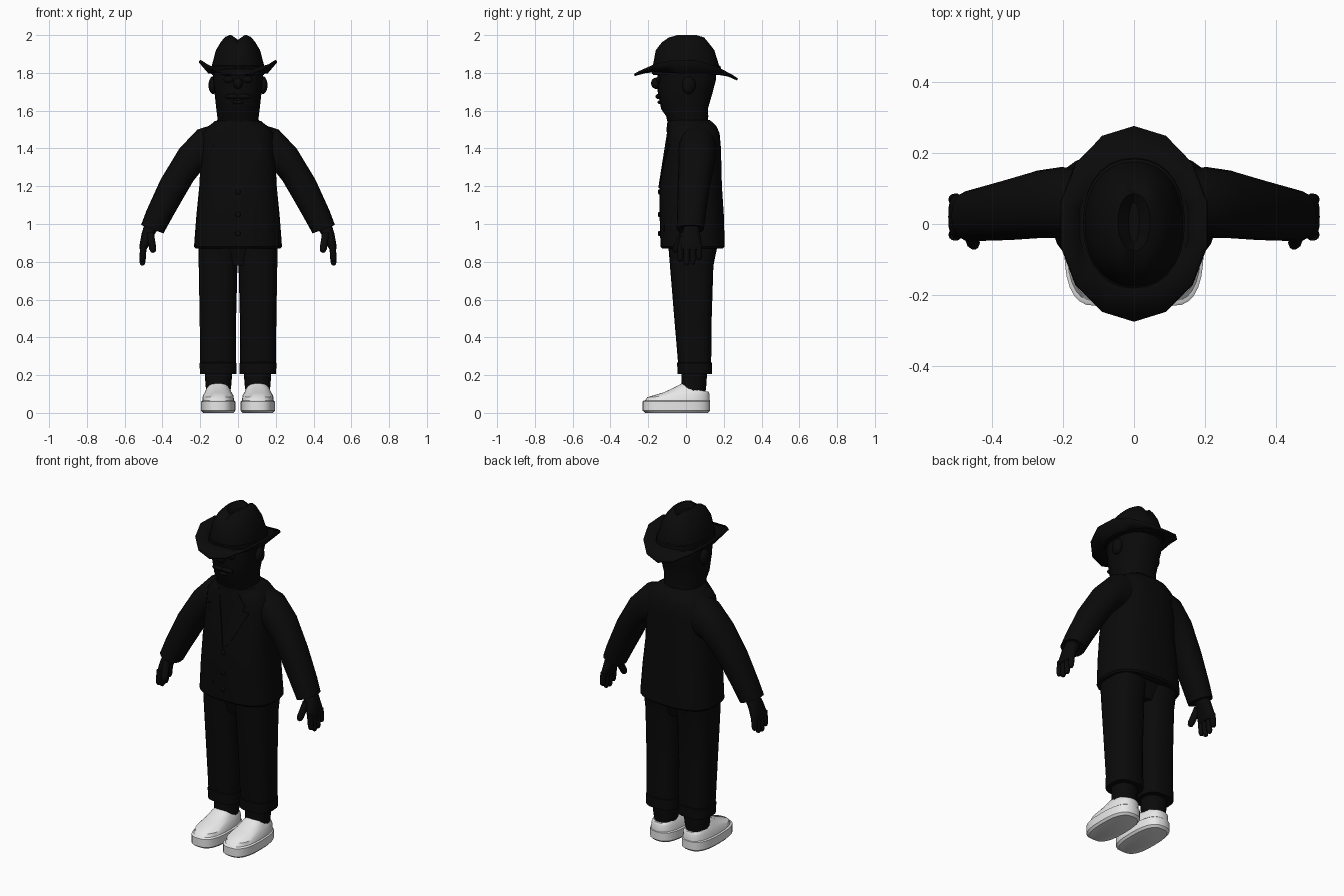
import bpy, bmesh
from math import sin, cos, pi, radians
from mathutils import Vector as V

cube = bpy.data.objects.get("Cube")
if cube:
    bpy.data.objects.remove(cube)


def material(name, value):
    m = bpy.data.materials.new(name)
    m.use_nodes = True
    m.diffuse_color = (value, value, value, 1)
    m.node_tree.nodes["Principled BSDF"].inputs["Base Color"].default_value = (value, value, value, 1)
    return m


BLACK = material("black", 0.003)
WHITE = material("shoe white", 0.8)


def finish(name, bm, mat, angle=40):
    bmesh.ops.recalc_face_normals(bm, faces=bm.faces)
    me = bpy.data.meshes.new(name)
    bm.to_mesh(me)
    bm.free()
    ob = bpy.data.objects.new(name, me)
    bpy.context.collection.objects.link(ob)
    me.materials.append(mat)
    bpy.ops.object.select_all(action='DESELECT')
    bpy.context.view_layer.objects.active = ob
    ob.select_set(True)
    bpy.ops.object.shade_smooth_by_angle(angle=radians(angle))
    return ob


def loft(name, rings, mat=BLACK, n=20, power=2.4, angle=40, shape=None):
    """Skin rounded rings, each given as centre, side axis and depth axis."""
    bm = bmesh.new()
    loops = []
    for c, u, v in rings:
        loop = []
        for i in range(n):
            t = 2 * pi * i / n
            a, b = (abs(f) ** (2 / power) * (1 if f > 0 else -1) for f in (cos(t), sin(t)))
            loop.append(bm.verts.new(c + u * a + v * b))
        loops.append(loop)
    for lo, hi in zip(loops, loops[1:]):
        for i in range(n):
            j = (i + 1) % n
            bm.faces.new((lo[i], lo[j], hi[j], hi[i]))
    bm.faces.new(loops[0])
    bm.faces.new(loops[-1])
    if shape:
        for vert in bm.verts:
            shape(vert.co)
    return finish(name, bm, mat, angle)


def level(z, x0, x1, front, back, s=1, z_back=None):
    """A ring at height z, optionally sloping from front to back."""
    zb = z if z_back is None else z_back
    return (V((s * (x0 + x1) / 2, (front + back) / 2, (z + zb) / 2)),
            V(((x1 - x0) / 2, 0, 0)), V((0, (back - front) / 2, (zb - z) / 2)))


def body(z, half, front, back):
    return level(z, -half, half, front, back)


def slanted(s, outer, inner, front, back):
    """A ring between an outer and an inner (x, z) point."""
    p, q = (V((s * a[0], (front + back) / 2, a[1])) for a in (outer, inner))
    return ((p + q) / 2, (p - q) / 2, V((0, (back - front) / 2, 0)))


def ball(name, centre, size):
    bm = bmesh.new()
    bmesh.ops.create_uvsphere(bm, u_segments=16, v_segments=10, radius=1)
    for vert in bm.verts:
        vert.co = V(centre) + V(a * b for a, b in zip(vert.co, size))
    return finish(name, bm, BLACK)


def finger(name, start, end, r):
    a, b = V(start), V(end)
    d = (b - a).normalized()
    u = d.cross(V((0, 1, 0))).normalized()
    v = d.cross(u)
    steps = ((0, 1), (0.8, 0.95), (0.95, 0.7), (1, 0.3))
    loft(name, [(a.lerp(b, t), u * r * k, v * r * k) for t, k in steps], n=10, power=2)


def chest_y(x, z):
    y = -0.14 + 0.15 * max(0, z - 1.2)
    return y + 0.02 * (x / 0.13) ** 2


def plate(name, points, lift=0.007):
    """A thin flap lying on the front of the jacket."""
    bm = bmesh.new()
    bm.faces.new([bm.verts.new((x, chest_y(x, z) - lift, z)) for x, z in points])
    ret = bmesh.ops.extrude_face_region(bm, geom=bm.faces[:])
    for g in ret["geom"]:
        if isinstance(g, bmesh.types.BMVert):
            g.co.y += 0.009
    finish(name, bm, BLACK, 20)


# Jacket, collar and hips
loft("jacket", [body(0.87, 0.225, -0.125, 0.195), body(0.88, 0.233, -0.135, 0.205),
                body(1.05, 0.22, -0.14, 0.2), body(1.2, 0.205, -0.14, 0.19),
                body(1.4, 0.195, -0.11, 0.185), body(1.48, 0.19, -0.1, 0.178),
                body(1.52, 0.155, -0.095, 0.16), body(1.55, 0.11, -0.085, 0.125)], n=28, power=2.7)
loft("collar", [body(1.49, 0.15, -0.105, 0.165), body(1.53, 0.14, -0.1, 0.15),
                body(1.545, 0.122, -0.098, 0.132)], n=24)
loft("hips", [body(0.78, 0.17, -0.06, 0.12), body(0.9, 0.205, -0.09, 0.165)])

# Jacket buttons
for z in (1.17, 1.05, 0.95):
    ball("jacket_button", (0, -0.142, z), (0.014, 0.007, 0.014))

for s, side in ((1, "left"), (-1, "right")):
    # Lapels and pocket flaps
    plate(side + "_lapel", [(s * x, z) for x, z in
          ((0, 1.19), (0.06, 1.27), (0.135, 1.42), (0.1, 1.43), (0.11, 1.46), (0.06, 1.53))])
    plate(side + "_pocket_flap", [(s * x, z) for x, z in
          ((0.07, 1.0), (0.15, 1.0), (0.15, 0.96), (0.07, 0.96))], 0.002)

    # Sleeve
    loft(side + "_sleeve", [slanted(s, *r) for r in (
        ((0.12, 1.53), (0.14, 1.28), -0.03, 0.155),
        ((0.215, 1.50), (0.195, 1.28), -0.04, 0.16),
        ((0.31, 1.40), (0.235, 1.23), -0.04, 0.15),
        ((0.41, 1.235), (0.285, 1.145), -0.045, 0.125),
        ((0.485, 1.07), (0.345, 1.04), -0.047, 0.105),
        ((0.513, 0.995), (0.395, 0.95), -0.05, 0.095),
        ((0.495, 0.99), (0.41, 0.957), -0.03, 0.075))], power=2.2)

    # Hand
    loft(side + "_palm", [slanted(s, *r) for r in (
        ((0.495, 1.0), (0.425, 0.97), -0.01, 0.07),
        ((0.51, 0.95), (0.445, 0.94), -0.03, 0.075),
        ((0.522, 0.885), (0.475, 0.88), -0.045, 0.085),
        ((0.52, 0.865), (0.485, 0.865), -0.04, 0.08))], n=16)
    for k, tip in enumerate((0.8, 0.78, 0.785, 0.81)):
        y = -0.03 + 0.033 * k
        finger(side + "_finger", (s * 0.5, y, 0.89), (s * 0.507, y, tip), 0.017)
    finger(side + "_thumb", (s * 0.465, -0.015, 0.95), (s * 0.448, -0.062, 0.85), 0.02)

    # Trouser leg with turn-up, and sock
    loft(side + "_trouser_leg", [level(*r, s) for r in (
        (0.24, 0.012, 0.2, -0.04, 0.133), (0.5, 0.01, 0.203, -0.062, 0.136),
        (0.78, 0.003, 0.208, -0.085, 0.145), (0.9, 0.0, 0.21, -0.095, 0.17))], power=2.8)
    loft(side + "_turn_up", [level(*r, s) for r in (
        (0.205, 0.025, 0.19, -0.03, 0.125), (0.205, 0.009, 0.202, -0.045, 0.138),
        (0.265, 0.009, 0.203, -0.047, 0.138), (0.27, 0.02, 0.195, -0.04, 0.13))], power=2.8)
    loft(side + "_sock", [level(*r, s) for r in (
        (0.08, 0.045, 0.165, -0.03, 0.1), (0.15, 0.035, 0.172, -0.025, 0.108),
        (0.22, 0.03, 0.177, -0.025, 0.112))], power=2.2)

    # Shoe sole and upper
    loft(side + "_shoe_sole", [level(*r, s) for r in (
        (0, 0.025, 0.185, -0.215, 0.115), (0.012, 0.014, 0.196, -0.23, 0.128),
        (0.06, 0.014, 0.196, -0.23, 0.128), (0.066, 0.022, 0.188, -0.222, 0.122))],
        WHITE, 28, 2.7)
    loft(side + "_shoe_upper", [level(*r[:5], s, r[5]) for r in (
        (0.055, 0.02, 0.19, -0.225, 0.126, 0.055), (0.083, 0.024, 0.186, -0.205, 0.125, 0.1),
        (0.108, 0.035, 0.175, -0.12, 0.118, 0.112), (0.138, 0.042, 0.168, -0.055, 0.11, 0.114),
        (0.155, 0.05, 0.16, -0.025, 0.1, 0.108))], WHITE, 28, 2.6)

    # Ear, eye, brow and moustache half
    ball(side + "_ear", (s * 0.132, 0.015, 1.735), (0.024, 0.036, 0.047))
    ball(side + "_eye", (s * 0.05, -0.143, 1.765), (0.026, 0.013, 0.018))
    ball(side + "_brow", (s * 0.055, -0.145, 1.795), (0.035, 0.012, 0.009))
    ball(side + "_moustache", (s * 0.03, -0.147, 1.675), (0.038, 0.014, 0.013))

# Head and neck
loft("head", [body(1.48, 0.1, -0.085, 0.11), body(1.57, 0.11, -0.105, 0.118),
              body(1.61, 0.115, -0.132, 0.116), body(1.7, 0.125, -0.15, 0.142),
              body(1.77, 0.133, -0.15, 0.16), body(1.84, 0.13, -0.15, 0.16)], n=24)
ball("nose", (0, -0.158, 1.745), (0.024, 0.027, 0.03))
ball("lower_lip", (0, -0.139, 1.645), (0.03, 0.012, 0.01))


# Hat crown with a crease, and its band
def crease(co):
    if co.z > 1.93:
        co.z -= 0.025 * max(0, 1 - abs(co.x) / 0.035)


loft("hat_crown", [body(1.79, 0.138, -0.175, 0.18), body(1.84, 0.138, -0.175, 0.175),
                   body(1.92, 0.117, -0.16, 0.15), body(1.965, 0.09, -0.135, 0.125),
                   body(1.99, 0.068, -0.1, 0.105), body(2.0, 0.045, -0.075, 0.085),
                   body(1.985, 0.015, -0.05, 0.06)], n=28, power=2.2, shape=crease)
loft("hat_band", [body(1.795, 0.143, -0.18, 0.188), body(1.835, 0.143, -0.18, 0.183),
                  body(1.84, 0.135, -0.172, 0.174)], n=28, power=2.2)

# Hat brim, dipping front and back and turned up at the sides
bm = bmesh.new()
sides, loops = 14, []
for a, b, base, lift, tilt in ((0.125, 0.16, 1.825, -0.025, 0), (0.158, 0.2, 1.812, -0.01, 0.005),
                               (0.208, 0.273, 1.777, 0.09, 0.012)):
    ring = []
    for i in range(sides):
        t = 2 * pi * (i / sides + 0.25)
        ring.append(bm.verts.new((a * cos(t), b * sin(t), base + lift * cos(t) ** 2 - tilt * sin(t))))
    loops.append(ring)
for lo, hi in zip(loops, loops[1:]):
    for i in range(sides):
        j = (i + 1) % sides
        bm.faces.new((lo[i], lo[j], hi[j], hi[i]))
brim = finish("hat_brim", bm, BLACK)
thick = brim.modifiers.new("thickness", 'SOLIDIFY')
thick.thickness = 0.012
thick.offset = 0
